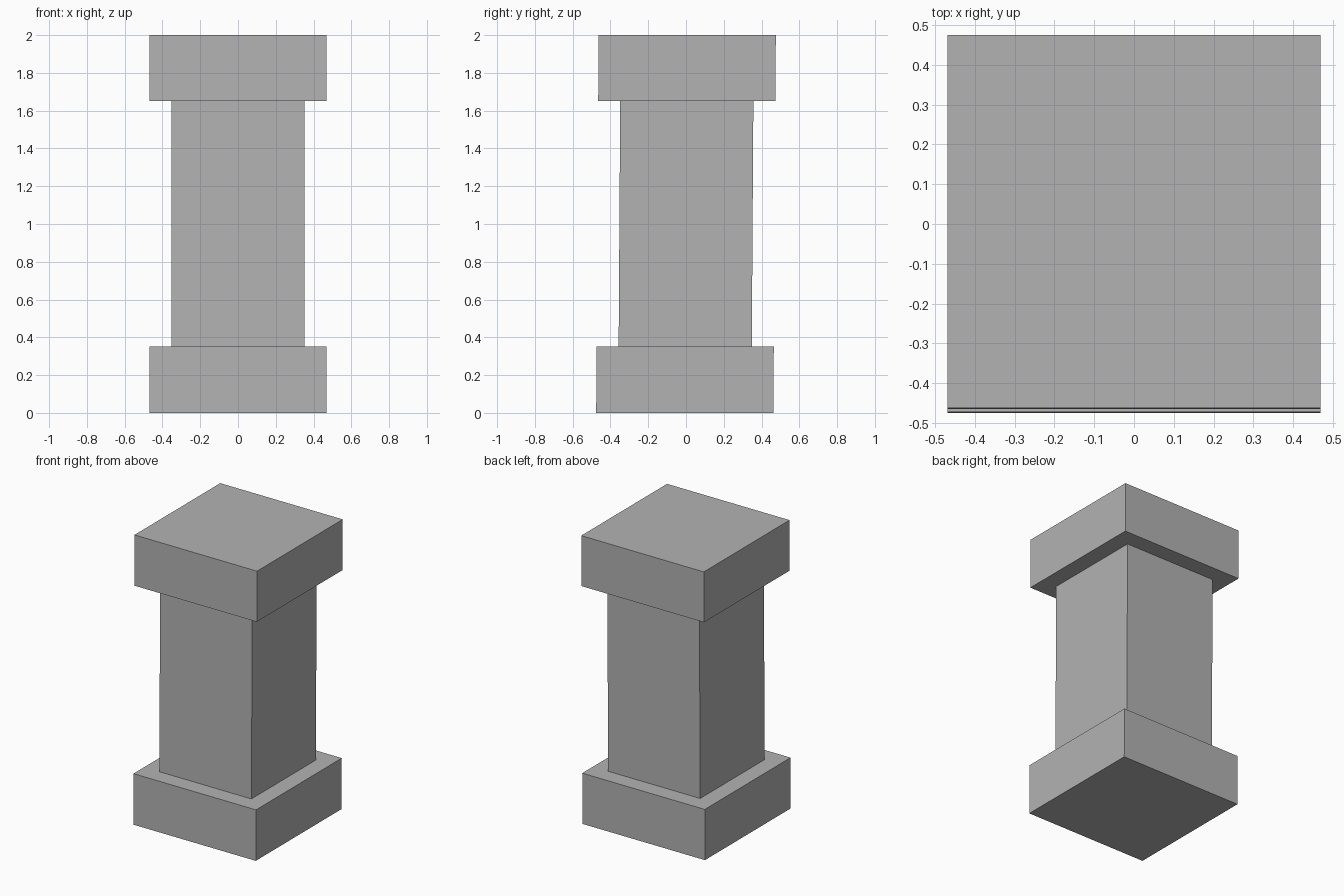
import bpy
import bmesh

cube = bpy.data.objects.get("Cube")
if cube:
    bpy.data.objects.remove(cube, do_unlink=True)

# Single stone colour
stone = bpy.data.materials.new("stone_grey")
stone.use_nodes = True
grey = (0.45, 0.45, 0.45, 1)
stone.diffuse_color = grey
stone.node_tree.nodes["Principled BSDF"].inputs["Base Color"].default_value = grey

LEAN = 0.0065  # slight backward lean of the whole pillar


def block(name, width, bottom, top):
    """Square block between two heights, following the lean."""
    mesh = bpy.data.meshes.new(name)
    bm = bmesh.new()
    bmesh.ops.create_cube(bm, size=1)
    for v in bm.verts:
        z = top if v.co.z > 0 else bottom
        v.co = (v.co.x * width, v.co.y * width + LEAN * (z - 1), z)
    bm.to_mesh(mesh)
    bm.free()
    mesh.materials.append(stone)
    obj = bpy.data.objects.new(name, mesh)
    bpy.context.collection.objects.link(obj)
    return obj


# Base, shaft and cap
block("base", 0.938, 0, 0.352)
block("shaft", 0.705, 0.352, 1.65)
block("cap", 0.938, 1.65, 2)
